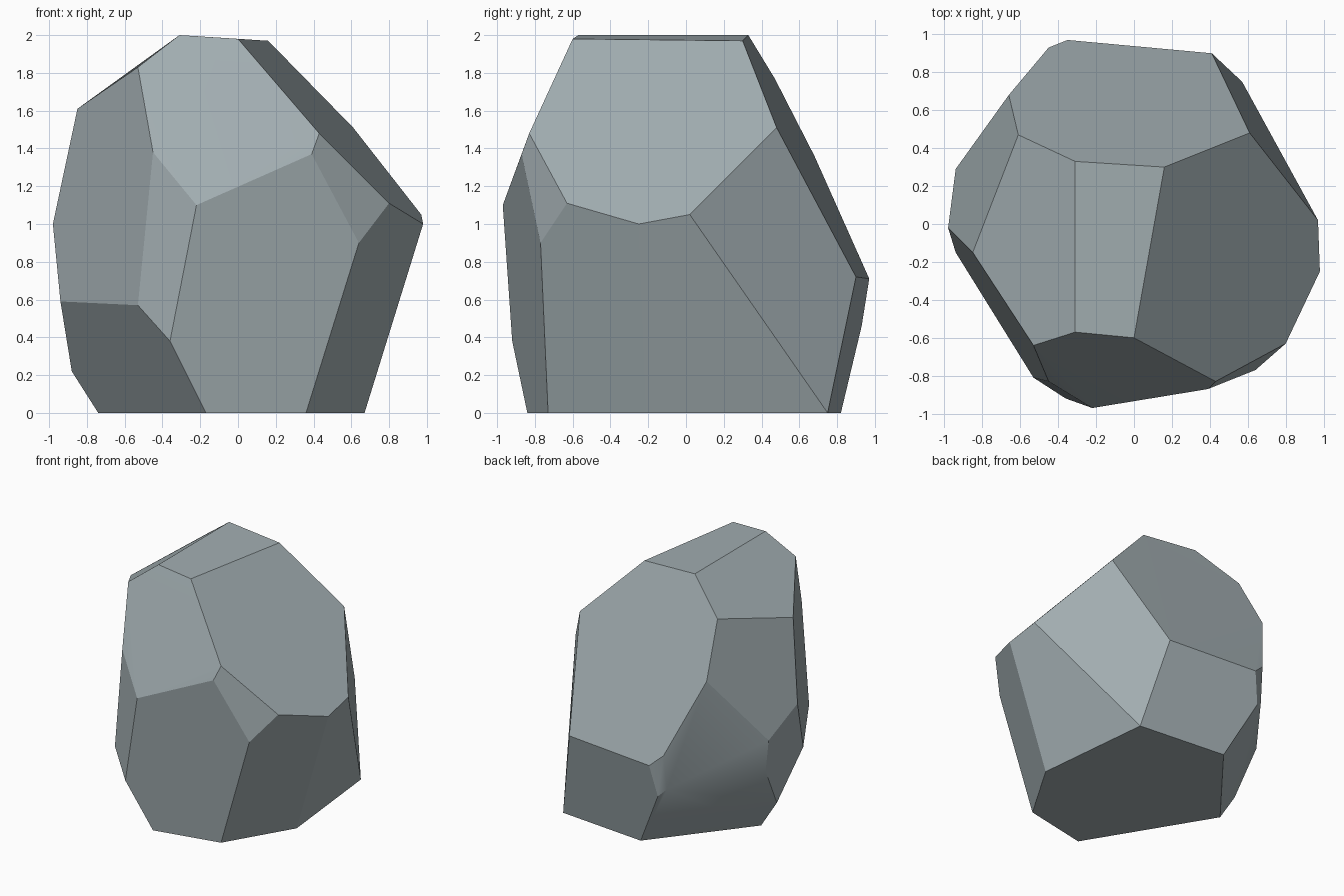
import bpy, bmesh, math

if "Cube" in bpy.data.objects:
    bpy.data.objects.remove(bpy.data.objects["Cube"])

# Corner rings of the boulder, from the flat base up to the crown
base = [(.57, .75, 0), (-.17, .82, 0), (-.74, .10, 0),
        (-.17, -.84, 0), (.36, -.73, 0), (.67, -.21, 0)]
lower = [(-.88, .10, .22), (-.36, -.92, .38), (-.40, .93, .46), (-.46, .90, .52),
         (-.53, -.81, .57), (-.94, -.15, .59), (-.92, .30, .56)]
middle = [(.41, .90, .72), (-.35, .97, .71), (-.45, .93, .80), (-.94, .29, .81),
          (.64, -.77, .90), (-.98, -.02, 1.0), (.98, -.25, 1.0), (.97, .02, 1.05),
          (.80, -.63, 1.11), (-.22, -.97, 1.10)]
upper = [(-.66, .68, 1.36), (-.45, -.83, 1.38), (.39, -.87, 1.37), (.43, -.83, 1.48),
         (.61, .48, 1.51), (-.85, -.15, 1.61), (-.61, .47, 1.77), (-.53, -.64, 1.83)]
crown = [(-.31, .33, 2.0), (-.31, -.57, 2.0), (0, -.60, 1.98), (.16, .30, 1.97)]

# Wrap the corners in a faceted skin and merge nearly flat triangles
bm = bmesh.new()
for p in base + lower + middle + upper + crown:
    bm.verts.new(p)
res = bmesh.ops.convex_hull(bm, input=bm.verts[:])
loose = [v for v in bm.verts if not v.link_faces]
bmesh.ops.delete(bm, geom=loose, context='VERTS')
bmesh.ops.dissolve_limit(bm, angle_limit=math.radians(4),
                         verts=bm.verts[:], edges=bm.edges[:])
bmesh.ops.recalc_face_normals(bm, faces=bm.faces[:])

mesh = bpy.data.meshes.new("boulder")
bm.to_mesh(mesh)
bm.free()
rock = bpy.data.objects.new("boulder", mesh)
bpy.context.collection.objects.link(rock)

# One blue-grey stone colour
stone = bpy.data.materials.new("blue grey stone")
stone.diffuse_color = (.36, .42, .44, 1)
stone.use_nodes = True
stone.node_tree.nodes["Principled BSDF"].inputs["Base Color"].default_value = stone.diffuse_color
mesh.materials.append(stone)

# Soft shading across shallow facets, crisp main edges
bpy.context.view_layer.objects.active = rock
rock.select_set(True)
bpy.ops.object.shade_smooth_by_angle(angle=math.radians(25))
